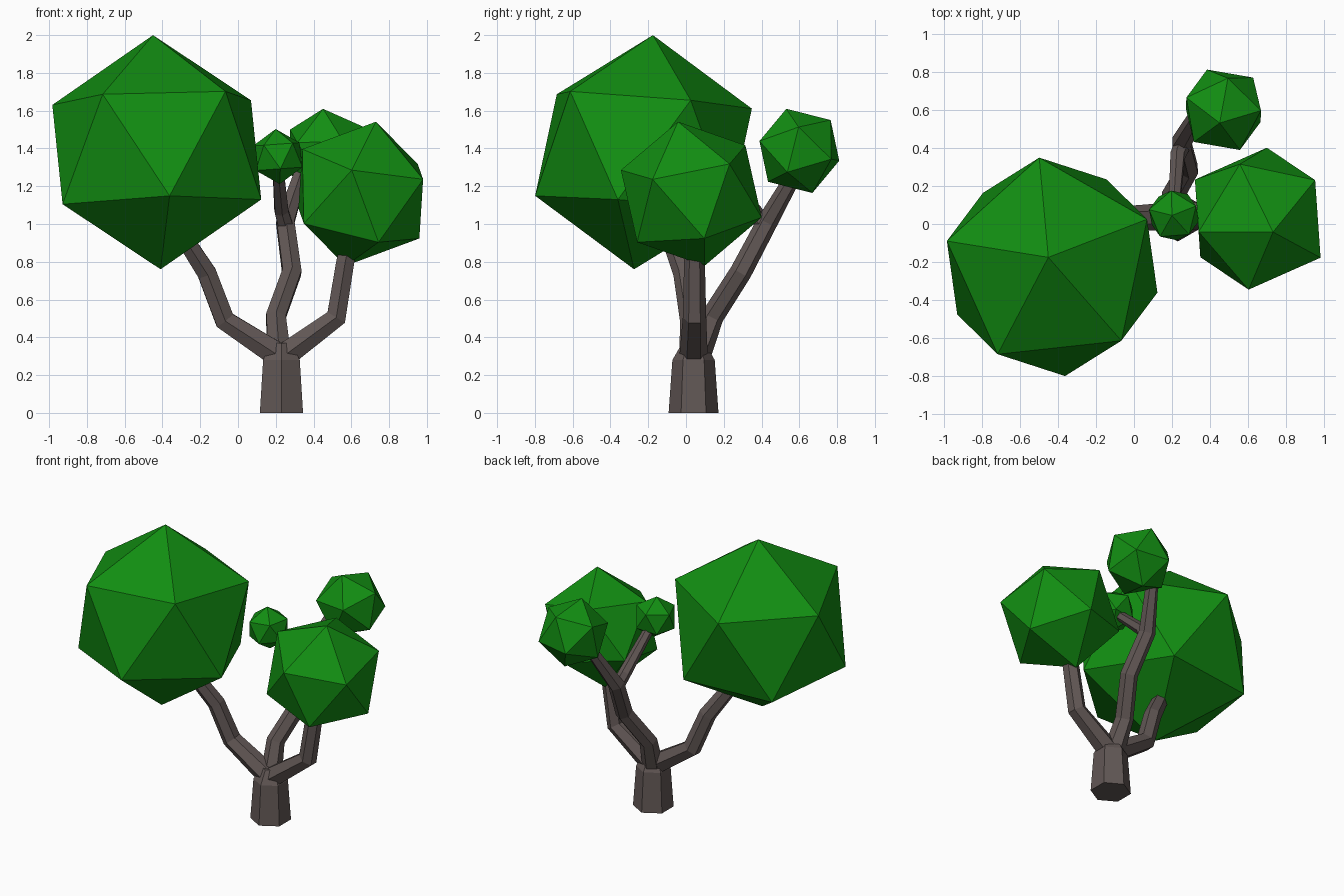
import bpy, bmesh
from math import sin, cos, pi
from mathutils import Vector, Matrix

if "Cube" in bpy.data.objects:
    bpy.data.objects.remove(bpy.data.objects["Cube"])


def material(name, rgb):
    m = bpy.data.materials.new(name)
    m.diffuse_color = (*rgb, 1)
    m.use_nodes = True
    m.node_tree.nodes["Principled BSDF"].inputs["Base Color"].default_value = m.diffuse_color
    return m


bark = material("bark", (0.12, 0.095, 0.09))
leaf = material("leaf", (0.006, 0.27, 0.006))


def finish(bm, name, mat):
    bmesh.ops.recalc_face_normals(bm, faces=bm.faces[:])
    mesh = bpy.data.meshes.new(name)
    bm.to_mesh(mesh)
    bm.free()
    mesh.materials.append(mat)
    bpy.context.collection.objects.link(bpy.data.objects.new(name, mesh))


def limb(name, path, sides=6):
    """Hexagonal tube through (x, y, z, radius) points, one corner facing front."""
    bm = bmesh.new()
    pts = [Vector(p[:3]) for p in path]
    rings = []
    for i, p in enumerate(pts):
        d = Vector()
        if i > 0:
            d += (p - pts[i - 1]).normalized()
        if i < len(pts) - 1:
            d += (pts[i + 1] - p).normalized()
        d.normalize()
        u = Vector((0, -1, 0))
        u = (u - d * u.dot(d)).normalized()
        v = d.cross(u)
        r = path[i][3]
        rings.append([bm.verts.new(p + r * (u * cos(2 * pi * k / sides) + v * sin(2 * pi * k / sides)))
                      for k in range(sides)])
    for a, b in zip(rings, rings[1:]):
        for k in range(sides):
            n = (k + 1) % sides
            bm.faces.new((a[k], a[n], b[n], b[k]))
    bm.faces.new(rings[0][::-1])
    bm.faces.new(rings[-1])
    finish(bm, name, bark)


def foliage(name, centre, radius, top, side):
    """Icosahedron with one corner along top and a neighbouring one towards side."""
    z = Vector(top).normalized()
    s = Vector(side)
    x = (s - z * s.dot(z)).normalized()
    y = z.cross(x)
    m = Matrix((x, y, z)).transposed().to_4x4()
    bm = bmesh.new()
    bmesh.ops.create_icosphere(bm, subdivisions=1, radius=radius,
                               matrix=Matrix.Translation(centre) @ m)
    finish(bm, name, leaf)


# Trunk and branches
limb("trunk", [(0.23, 0.04, 0, 0.132), (0.23, 0.04, 0.28, 0.112), (0.23, 0.04, 0.37, 0.06)])
limb("left_branch", [(0.22, 0.04, 0.30, 0.075), (-0.07, 0.03, 0.49, 0.062),
                     (-0.165, -0.01, 0.74, 0.058), (-0.32, -0.1, 0.98, 0.05)])
limb("right_branch", [(0.24, 0.04, 0.30, 0.075), (0.52, 0.045, 0.505, 0.062),
                      (0.568, 0.045, 0.8, 0.055), (0.61, 0.045, 1.0, 0.045)])
limb("back_branch", [(0.22, 0.06, 0.30, 0.07), (0.20, 0.14, 0.51, 0.06), (0.285, 0.29, 0.745, 0.058),
                     (0.25, 0.43, 1.01, 0.055), (0.34, 0.59, 1.29, 0.04)])
limb("back_twig", [(0.255, 0.42, 0.98, 0.045), (0.23, 0.36, 1.07, 0.042), (0.21, 0.08, 1.32, 0.032)])

# Foliage clumps
foliage("large_left_foliage", (-0.43, -0.225, 1.38), 0.622, (-0.02, 0.05, 0.62), (0.5, 0.25, 0.27))
foliage("right_foliage", (0.65, 0.028, 1.16), 0.396, (0.08, -0.07, 0.38), (0.33, -0.205, 0.08))
foliage("back_foliage", (0.47, 0.6, 1.387), 0.234, (-0.02, -0.07, 0.225), (0.09, -0.21, 0.035))
foliage("small_foliage", (0.21, 0.045, 1.357), 0.146, (-0.01, 0, 0.14), (0.92, 0.39, 0.45))
